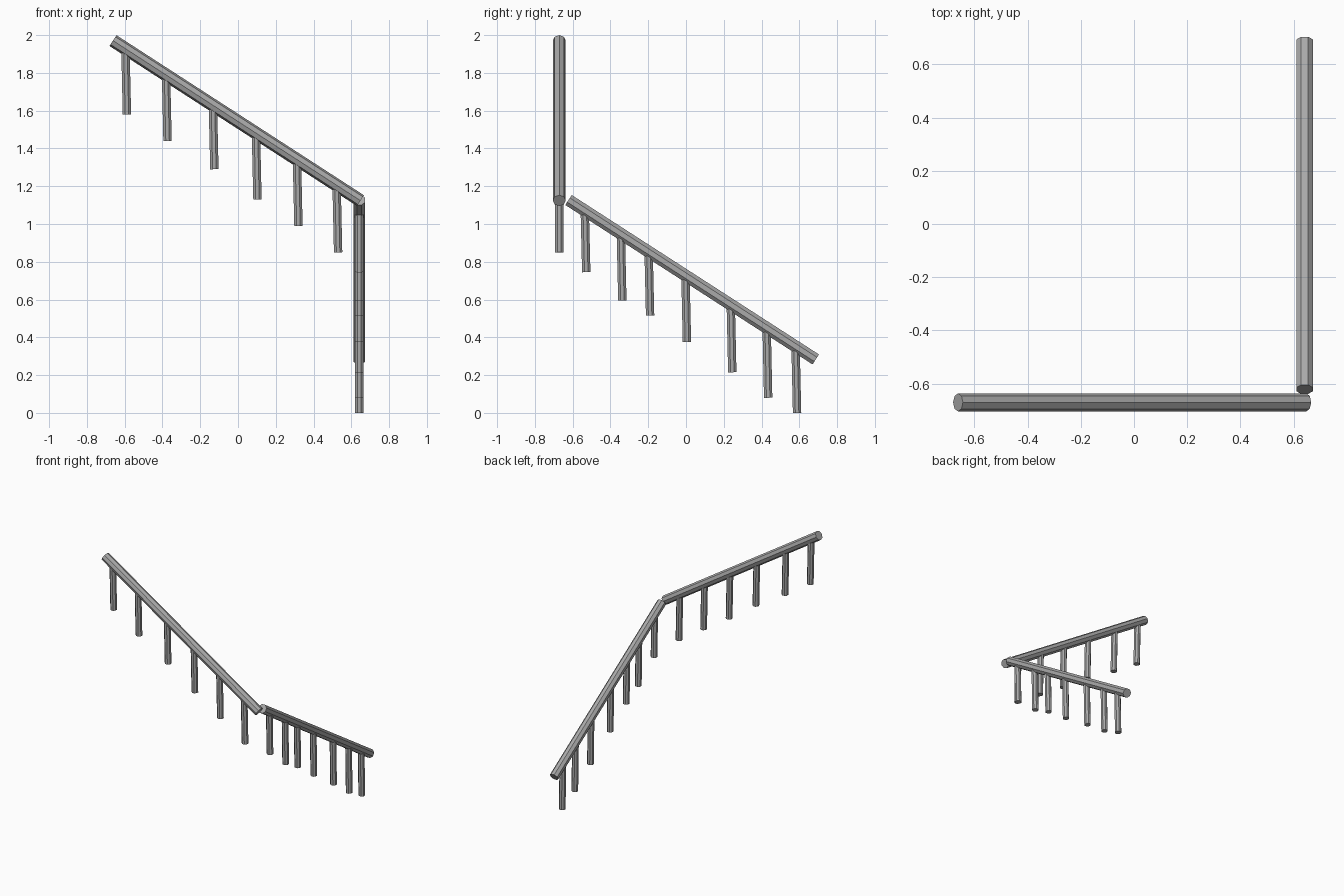
import bpy
import math
from mathutils import Matrix, Vector

cube = bpy.data.objects.get("Cube")
if cube:
    bpy.data.objects.remove(cube, do_unlink=True)

metal = bpy.data.materials.new("grey metal")
metal.use_nodes = True
grey = (0.4, 0.4, 0.4, 1)
metal.diffuse_color = grey
metal.node_tree.nodes["Principled BSDF"].inputs["Base Color"].default_value = grey


def rod(name, start, end, radius, turn):
    """Flat-faced eight-sided bar between two points."""
    start, end = Vector(start), Vector(end)
    axis = end - start
    bpy.ops.mesh.primitive_cylinder_add(vertices=8, radius=radius, depth=axis.length)
    bar = bpy.context.object
    bar.name = name
    bar.data.materials.append(metal)
    # Spin the section about its own axis, then aim it along the bar
    aim = axis.to_track_quat("Z", "Y").to_matrix().to_4x4()
    bar.matrix_world = Matrix.Translation((start + end) / 2) @ aim @ Matrix.Rotation(turn, 4, "Z")


def flight(name, place, top, bottom, feet, turn):
    """Sloping handrail with balusters; place maps (along, z) to 3D."""
    rod(name + "_handrail", place(*top), place(*bottom), 0.034, turn)
    slope = (bottom[1] - top[1]) / (bottom[0] - top[0])
    for i, (along, z) in enumerate(feet):
        head = along - 0.008
        rail_z = top[1] + slope * (head - top[0])
        rod(f"{name}_baluster_{i + 1}", place(along, z), place(head, rail_z), 0.024, math.pi / 8)


# Upper flight runs across the front
flight("upper", lambda a, z: (a, -0.671, z), (-0.662, 1.971), (0.648, 1.124),
       [(-0.588, 1.58), (-0.373, 1.44), (-0.125, 1.29),
        (0.103, 1.13), (0.32, 0.99), (0.53, 0.85)], 0)

# Lower flight runs back along the left side
flight("lower", lambda a, z: (0.642, a, z), (-0.622, 1.127), (0.687, 0.283),
       [(-0.528, 0.745), (-0.337, 0.595), (-0.19, 0.515), (0.005, 0.375),
        (0.245, 0.215), (0.435, 0.08), (0.588, 0)], math.pi / 8)
